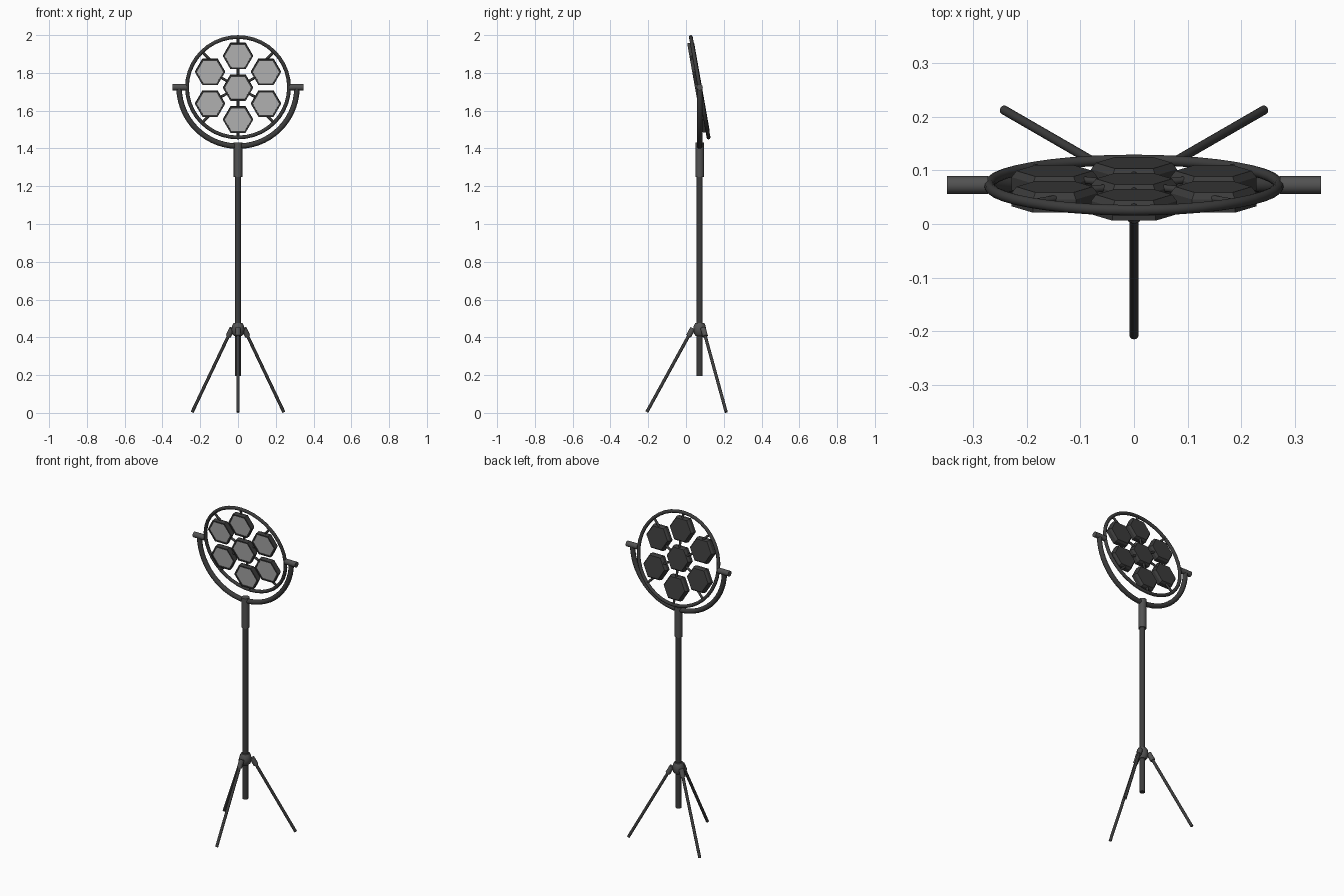
import bpy, bmesh, math
from mathutils import Vector, Matrix

if "Cube" in bpy.data.objects:
    bpy.data.objects.remove(bpy.data.objects["Cube"])

CY = 0.0725                 # y of the pole and pivot axis
CZ = 1.724                  # height of the lamp head centre
TILT = math.radians(10)     # head leans forward at the top


def material(name, v):
    m = bpy.data.materials.new(name)
    m.diffuse_color = (v, v, v, 1)
    m.use_nodes = True
    m.node_tree.nodes["Principled BSDF"].inputs["Base Color"].default_value = m.diffuse_color
    return m


DARK = material("dark metal", 0.045)
GREY = material("grey fittings", 0.085)
PANEL = material("light panel", 0.52)

HEAD = Matrix.Translation((0, CY, CZ)) @ Matrix.Rotation(TILT, 4, 'X')


def finish(name, bm, mats, smooth=True):
    bmesh.ops.recalc_face_normals(bm, faces=bm.faces)
    me = bpy.data.meshes.new(name)
    bm.to_mesh(me)
    bm.free()
    for m in mats:
        me.materials.append(m)
    ob = bpy.data.objects.new(name, me)
    bpy.context.collection.objects.link(ob)
    if smooth:
        bpy.ops.object.select_all(action='DESELECT')
        ob.select_set(True)
        bpy.context.view_layer.objects.active = ob
        bpy.ops.object.shade_smooth_by_angle(angle=math.radians(40))
    return ob


def rod(name, a, b, r, mat, sides=20):
    """Capped cylinder between two points."""
    a, b = Vector(a), Vector(b)
    d = b - a
    bm = bmesh.new()
    bmesh.ops.create_cone(bm, cap_ends=True, segments=sides, radius1=r, radius2=r,
                          depth=d.length,
                          matrix=Matrix.Translation((a + b) / 2) @ d.to_track_quat('Z', 'Y').to_matrix().to_4x4())
    return finish(name, bm, [mat])


def arc_tube(name, R, r, a0, a1, steps, mat, mtx, sides=12):
    """Round tube bent along an arc in the local xz plane."""
    closed = abs(a1 - a0) > 6.28
    bm = bmesh.new()
    loops = []
    for i in range(steps if closed else steps + 1):
        a = a0 + (a1 - a0) * i / steps
        loop = []
        for j in range(sides):
            t = 2 * math.pi * j / sides
            q = R + r * math.cos(t)
            loop.append(bm.verts.new(mtx @ Vector((q * math.cos(a), r * math.sin(t), q * math.sin(a)))))
        loops.append(loop)
    pairs = list(zip(loops, loops[1:])) + ([(loops[-1], loops[0])] if closed else [])
    for l0, l1 in pairs:
        for j in range(sides):
            k = (j + 1) % sides
            bm.faces.new((l0[j], l0[k], l1[k], l1[j]))
    if not closed:
        bm.faces.new(loops[0])
        bm.faces.new(loops[-1])
    return finish(name, bm, [mat])


def hex_lamp(name, x, z):
    """Hexagonal housing with a recessed light panel on the front (-y)."""
    bm = bmesh.new()
    profile = [(0.071, 0.012), (0.080, 0.0), (0.080, -0.025), (0.070, -0.025), (0.070, -0.021)]
    loops = []
    for r, y in profile:
        loops.append([bm.verts.new(HEAD @ Vector((x + r * math.cos(i * math.pi / 3), y,
                                                  z + r * math.sin(i * math.pi / 3)))) for i in range(6)])
    for l0, l1 in zip(loops, loops[1:]):
        for i in range(6):
            k = (i + 1) % 6
            bm.faces.new((l0[i], l0[k], l1[k], l1[i]))
    bm.faces.new(loops[0])
    bm.faces.new(loops[-1]).material_index = 1
    return finish(name, bm, [DARK, PANEL], smooth=False)


# Pole and top sleeve
rod("pole", (0, CY, 0.196), (0, CY, 1.30), 0.016, DARK)
rod("pole_sleeve", (0, CY, 1.248), (0, CY, 1.432), 0.0225, GREY, 24)

# Rounded hub where the legs meet
bm = bmesh.new()
rings = []
for r, z in [(0.020, 0.407), (0.030, 0.418), (0.034, 0.442), (0.031, 0.462), (0.024, 0.475)]:
    rings.append([bm.verts.new((r * math.cos(i * math.pi / 12), CY + r * math.sin(i * math.pi / 12), z))
                  for i in range(24)])
for l0, l1 in zip(rings, rings[1:]):
    for i in range(24):
        k = (i + 1) % 24
        bm.faces.new((l0[i], l0[k], l1[k], l1[i]))
bm.faces.new(rings[0])
bm.faces.new(rings[-1])
finish("leg_hub", bm, [GREY])

# Three legs with clamps
for n, deg in (("front", -90), ("back_right", 30), ("back_left", 150)):
    c, s = math.cos(math.radians(deg)), math.sin(math.radians(deg))
    at = lambda r, z: (c * r, CY + s * r, z)
    rod(n + "_leg", at(0.040, 0.441), at(0.280, 0.0045), 0.0085, DARK, 16)
    rod(n + "_leg_clamp", at(0.036, 0.448), at(0.059, 0.406), 0.0145, GREY, 16)
    rod(n + "_leg_bracket", at(0.0, 0.440), at(0.042, 0.437), 0.010, GREY, 12)

# Yoke with side pivots
arc_tube("yoke", 0.312, 0.0145, math.pi, 2 * math.pi, 28, DARK, Matrix.Translation((0, CY, CZ)))
for n, s in (("left", -1), ("right", 1)):
    rod(n + "_pivot", (s * 0.272, CY, CZ), (s * 0.348, CY, CZ), 0.0165, GREY, 24)

# Tilted head ring
arc_tube("head_ring", 0.270, 0.010, 0, 2 * math.pi, 40, DARK, HEAD)

# Seven lamps with links from the middle one
hex_lamp("middle_lamp", 0, 0)
for i in range(6):
    a = math.radians(30 + 60 * i)
    d = Vector((math.cos(a), 0, math.sin(a)))
    hex_lamp("outer_lamp_%d" % (i + 1), 0.171 * d.x, 0.171 * d.z)
    rod("lamp_link_%d" % (i + 1), HEAD @ (d * 0.06), HEAD @ (d * 0.11), 0.007, DARK, 10)

# Spokes holding the outer lamps to the ring
for i, deg in enumerate((90, 270, 45, 135, 225, 315)):
    a = math.radians(deg)
    d = Vector((math.cos(a), 0, math.sin(a)))
    rod("ring_spoke_%d" % (i + 1), HEAD @ (d * 0.19), HEAD @ (d * 0.268), 0.007, DARK, 10)
